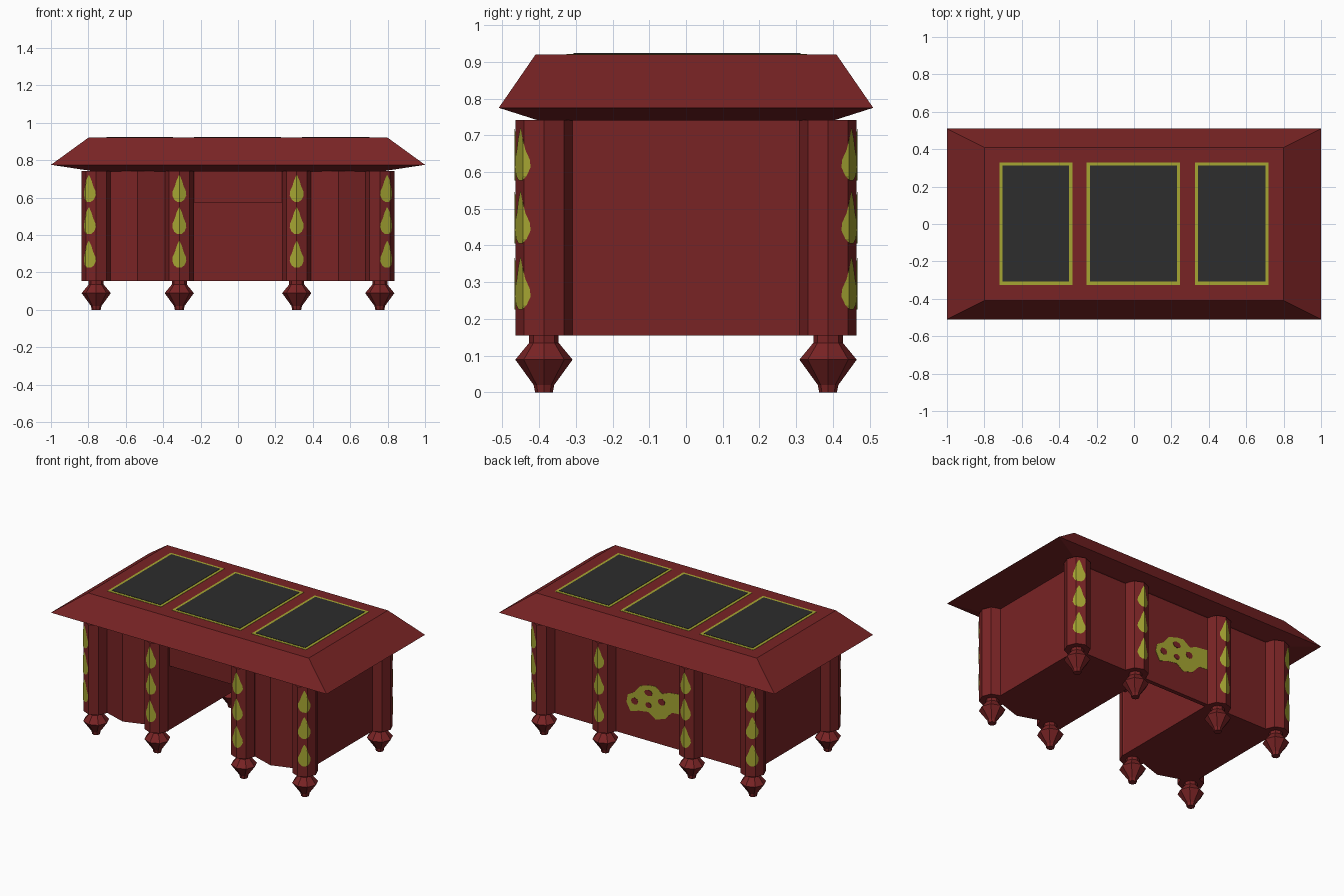
import bpy, bmesh, math

if "Cube" in bpy.data.objects:
    bpy.data.objects.remove(bpy.data.objects["Cube"])


def material(name, rgb):
    m = bpy.data.materials.new(name)
    m.diffuse_color = (*rgb, 1)
    m.use_nodes = True
    m.node_tree.nodes["Principled BSDF"].inputs["Base Color"].default_value = m.diffuse_color
    return m


RED = material("dark red wood", (0.19, 0.017, 0.018))
GOLD = material("gold paint", (0.38, 0.38, 0.032))
BLACK = material("charcoal panel", (0.026, 0.026, 0.026))


def make(name, verts, faces, mat, solid=True):
    me = bpy.data.meshes.new(name)
    me.from_pydata(verts, [], faces)
    me.materials.append(mat)
    if solid:
        bm = bmesh.new()
        bm.from_mesh(me)
        bmesh.ops.recalc_face_normals(bm, faces=bm.faces)
        bm.to_mesh(me)
        bm.free()
    ob = bpy.data.objects.new(name, me)
    bpy.context.collection.objects.link(ob)
    return ob


def loft(name, rings, mat):
    """Closed solid through equal-length rings of points."""
    n = len(rings[0])
    verts = [p for r in rings for p in r]
    faces = [list(range(n)), list(range(len(verts) - n, len(verts)))]
    for k in range(len(rings) - 1):
        for i in range(n):
            j = (i + 1) % n
            faces.append([k * n + i, k * n + j, (k + 1) * n + j, (k + 1) * n + i])
    return make(name, verts, faces, mat)


def prism(name, outline, z0, z1, mat):
    return loft(name, [[(x, y, z) for x, y in outline] for z in (z0, z1)], mat)


def rect(x0, x1, y0, y1):
    return [(x0, y0), (x1, y0), (x1, y1), (x0, y1)]


def lathe(name, cx, cy, profile):
    rings = [[(cx + r * math.cos(i * math.pi / 4), cy + r * math.sin(i * math.pi / 4), z)
              for i in range(8)] for r, z in profile]
    return loft(name, rings, RED)


# Desk top with bevelled rim
loft("desk_top", [[(x, y, z) for x, y in rect(-a, a, -b, b)] for a, b, z in
                  [(0.77, 0.40, 0.74), (1.0, 0.51, 0.775), (0.80, 0.41, 0.92)]], RED)

# Three writing panels with gold borders
for label, x0, x1 in [("left", -0.72, -0.33), ("middle", -0.253, 0.247), ("right", 0.325, 0.72)]:
    w = 0.018
    prism(label + "_panel_border", rect(x0, x1, -0.325, 0.33), 0.918, 0.922, GOLD)
    prism(label + "_panel", rect(x0 + w, x1 - w, -0.325 + w, 0.33 - w), 0.919, 0.924, BLACK)

# Pedestals with bowed fronts
for label, s in [("left", -1), ("right", 1)]:
    pts = [(0.24, 0.387), (0.758, 0.387), (0.758, -0.387), (0.69, -0.38),
           (0.536, -0.43), (0.384, -0.38), (0.24, -0.387)]
    prism(label + "_pedestal", [(s * x, y) for x, y in pts], 0.155, 0.742, RED)

# Kneehole: centre drawer and back panel
prism("centre_drawer", rect(-0.245, 0.245, -0.365, 0.36), 0.573, 0.742, RED)
prism("back_panel", rect(-0.245, 0.245, 0.36, 0.387), 0.155, 0.742, RED)

# Columns, feet and gold teardrops
R = 0.0775
L = 2 * R * math.sin(math.pi / 8)
DROP = [(0.0, 0.012), (0.012, 0.028), (0.035, 0.039), (0.055, 0.038),
        (0.085, 0.024), (0.115, 0.015), (0.142, 0.002)]


def on_column(s):
    """Point at distance s along the octagon, from its front vertex toward +x."""
    k = math.floor(s / L)
    t = s / L - k
    r = R + 0.003
    a, b = [math.radians(-90 + 45 * q) for q in (k, k + 1)]
    return (r * ((1 - t) * math.cos(a) + t * math.cos(b)),
            r * ((1 - t) * math.sin(a) + t * math.sin(b)))


def teardrop(name, cx, cy, sx, sy, centre, fold, z0):
    verts, faces = [], []
    for dz, w in DROP:
        lo, hi = centre - w, centre + w
        for s in (lo, min(max(fold, lo), hi), hi):
            px, py = on_column(s)
            verts.append((cx + sx * px, cy + sy * py, z0 + dz))
    for i in range(len(DROP) - 1):
        for j in (0, 1):
            f = [3 * i + j, 3 * i + j + 1, 3 * i + j + 4, 3 * i + j + 3]
            faces.append(f if sx * sy > 0 else f[::-1])
    make(name, verts, faces, GOLD, solid=False)


for row, sy in [("front", 1), ("back", -1)]:
    for side, sx in [("left", -1), ("right", 1)]:
        for place, x in [("inner", 0.314), ("corner", 0.758)]:
            tag = f"{row}_{side}_{place}"
            cx, cy = sx * x, -sy * 0.387
            lathe(tag + "_column", cx, cy, [(R, 0.155), (R, 0.742)])
            lathe(tag + "_foot", cx, cy, [(0.024, 0), (0.028, 0.02), (0.078, 0.089),
                                          (0.04, 0.135), (0.04, 0.157)])
            corner = place == "corner"
            for n, z0 in enumerate((0.225, 0.405, 0.577)):
                teardrop(f"{tag}_teardrop_{n + 1}", cx, cy, sx, sy,
                         L - 0.018 if corner else 0, L if corner else 0, z0)


# Painted ornament on the back, with wood-coloured gaps
def back_plate(name, outline, y, mat):
    loft(name, [[(-u, yy, z) for u, z in outline] for yy in (0.386, y)], mat)


back_plate("back_ornament", [
    (-0.16, 0.37), (-0.15, 0.42), (-0.10, 0.45), (-0.06, 0.50), (0.0, 0.52), (0.05, 0.525),
    (0.10, 0.49), (0.15, 0.51), (0.235, 0.52), (0.235, 0.39), (0.17, 0.385), (0.12, 0.33),
    (0.05, 0.31), (0.0, 0.345), (-0.07, 0.335), (-0.13, 0.315)], 0.389, GOLD)
for n, (u, z, a, b) in enumerate([(-0.10, 0.39, 0.026, 0.022), (0.0, 0.47, 0.03, 0.02),
                                  (0.095, 0.435, 0.026, 0.022), (0.0, 0.39, 0.022, 0.018)]):
    back_plate(f"ornament_gap_{n + 1}",
               [(u + a * math.cos(i * math.pi / 4), z + b * math.sin(i * math.pi / 4))
                for i in range(8)], 0.391, RED)
